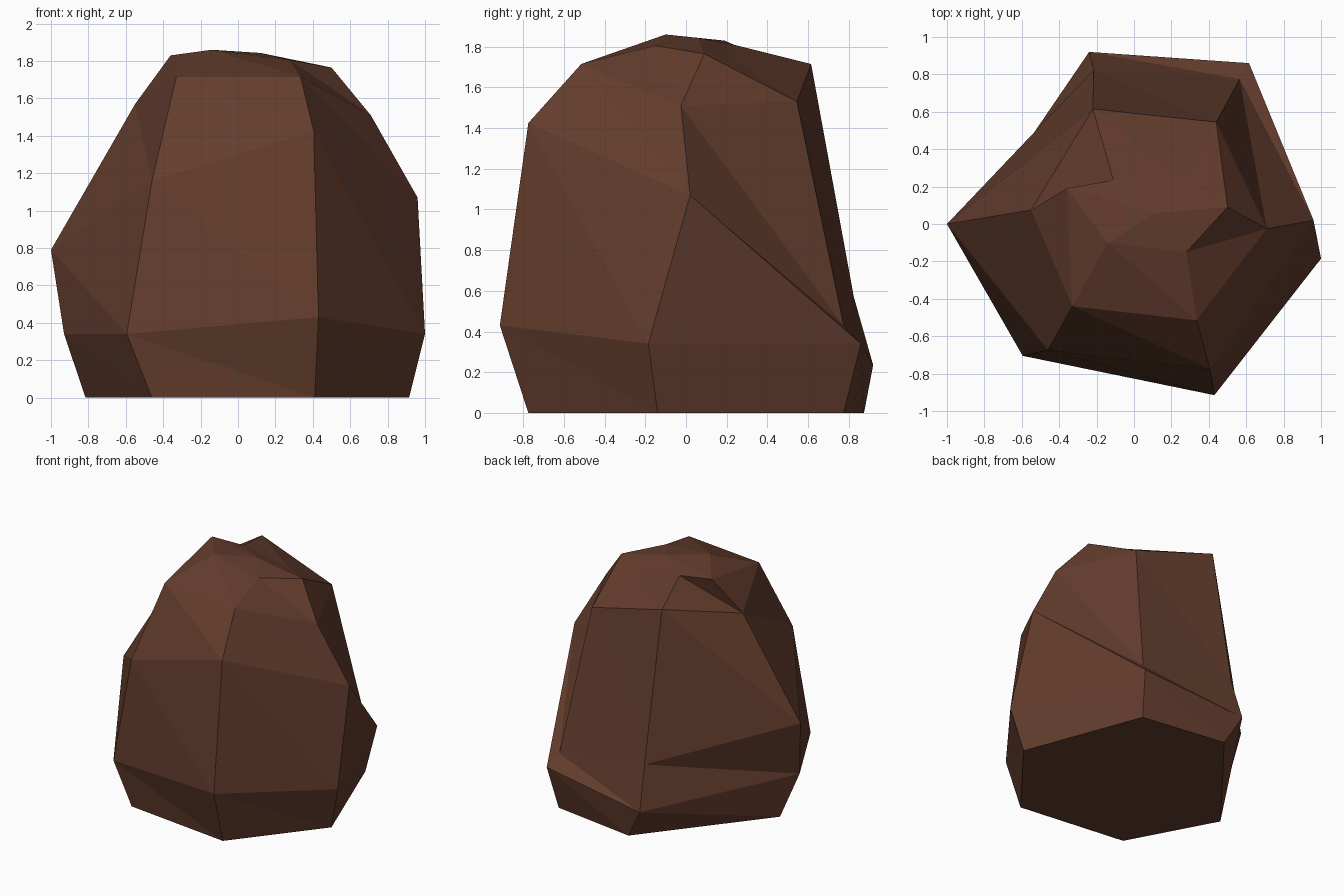
import bpy, bmesh

# Five irregular six-sided rings, counter-clockwise from the front right corner
rings = [
    [(.41, -.775, 0), (.915, -.14, 0), (.57, .775, 0), (-.11, .875, 0), (-.815, -.01, 0), (-.46, -.67, 0)],
    [(.43, -.915, .43), (1, -.185, .34), (.615, .86, .34), (-.24, .92, .235), (-.93, -.09, .34), (-.595, -.705, .34)],
    [(.405, -.775, 1.425), (.96, .02, 1.07), (.565, .775, .43), (-.215, .825, .57), (-1, 0, .79), (-.46, -.675, 1.16)],
    [(.335, -.515, 1.715), (.71, -.025, 1.51), (.44, .545, 1.53), (-.22, .615, 1.715), (-.55, .075, 1.57), (-.33, -.44, 1.715)],
    [(.28, -.15, 1.805), (.5, .09, 1.765), (.27, .24, 1.74), (-.11, .235, 1.81), (-.36, .19, 1.83), (-.14, -.1, 1.86)],
]
peak = (.12, .06, 1.843)

bm = bmesh.new()
loops = [[bm.verts.new(p) for p in ring] for ring in rings]

# Flat base
bm.faces.new(reversed(loops[0]))
# Faceted sides, each panel folded along the same diagonal
for low, high in zip(loops, loops[1:]):
    for i in range(6):
        j = (i + 1) % 6
        bm.faces.new((low[i], low[j], high[i]))
        bm.faces.new((low[j], high[j], high[i]))
# Uneven cap
top = bm.verts.new(peak)
for i in range(6):
    bm.faces.new((loops[-1][i], loops[-1][(i + 1) % 6], top))

mesh = bpy.data.meshes.new("boulder")
bm.to_mesh(mesh)
bm.free()

# Single brown stone colour
mat = bpy.data.materials.new("brown stone")
mat.diffuse_color = (.125, .046, .026, 1)
mesh.materials.append(mat)
bpy.context.collection.objects.link(bpy.data.objects.new("boulder", mesh))
